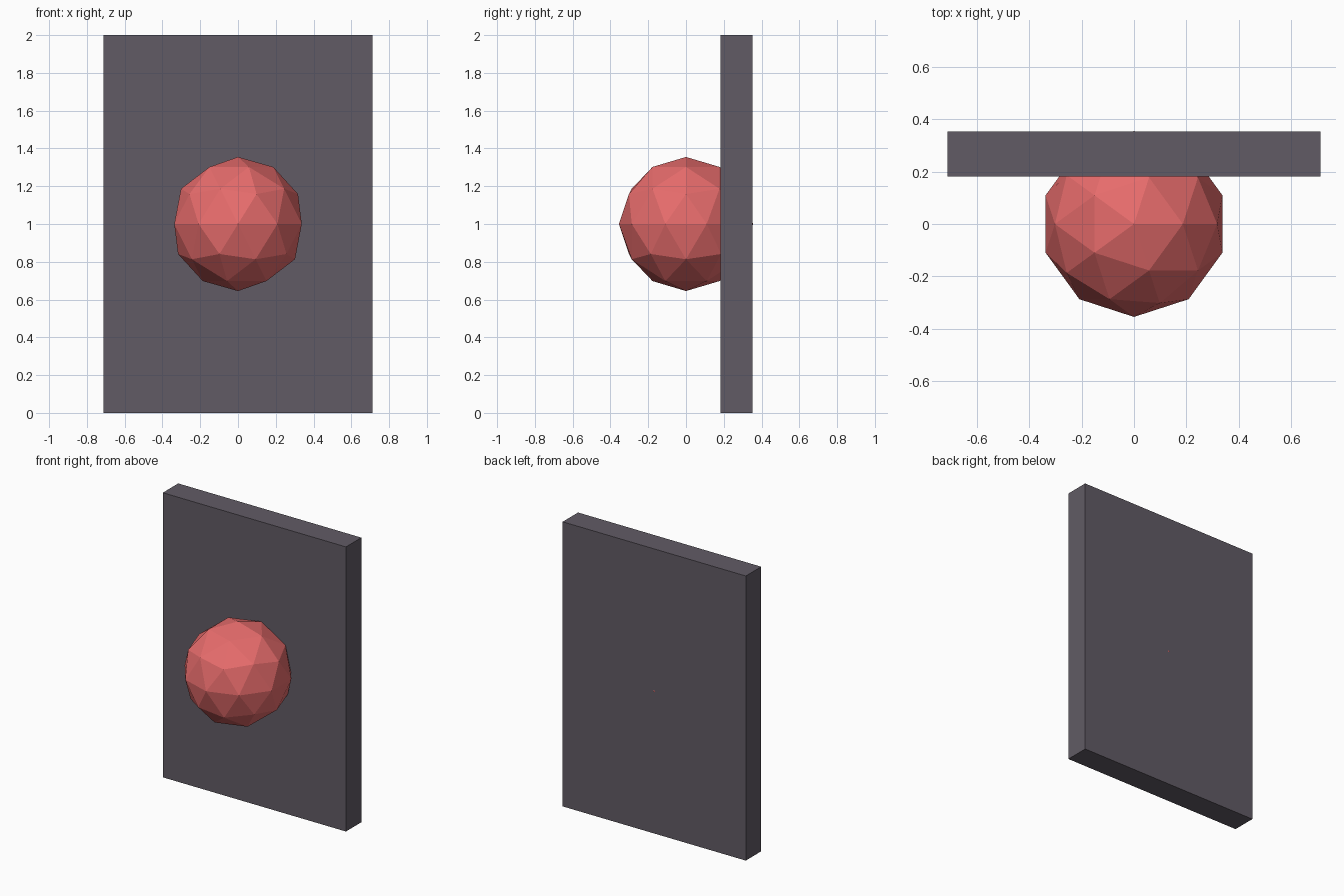
import bpy

if "Cube" in bpy.data.objects:
    bpy.data.objects.remove(bpy.data.objects["Cube"])


def paint(obj, name, color):
    mat = bpy.data.materials.new(name)
    mat.diffuse_color = color
    mat.use_nodes = True
    mat.node_tree.nodes["Principled BSDF"].inputs["Base Color"].default_value = mat.diffuse_color
    obj.data.materials.append(mat)


# Upright slab behind the ball
bpy.ops.mesh.primitive_cube_add(size=1, location=(0, 0.2675, 1))
panel = bpy.context.object
panel.name = "back_panel"
panel.scale = (1.424, 0.171, 2)
bpy.ops.object.transform_apply(location=False, rotation=False, scale=True)
paint(panel, "dark_grey", (0.12, 0.105, 0.13, 1))

# Faceted ball sunk into the slab, its rear tip just poking through
bpy.ops.mesh.primitive_ico_sphere_add(subdivisions=2, radius=0.355, location=(0, 0, 1))
ball = bpy.context.object
ball.name = "ball"
paint(ball, "red", (0.8, 0.15, 0.15, 1))
